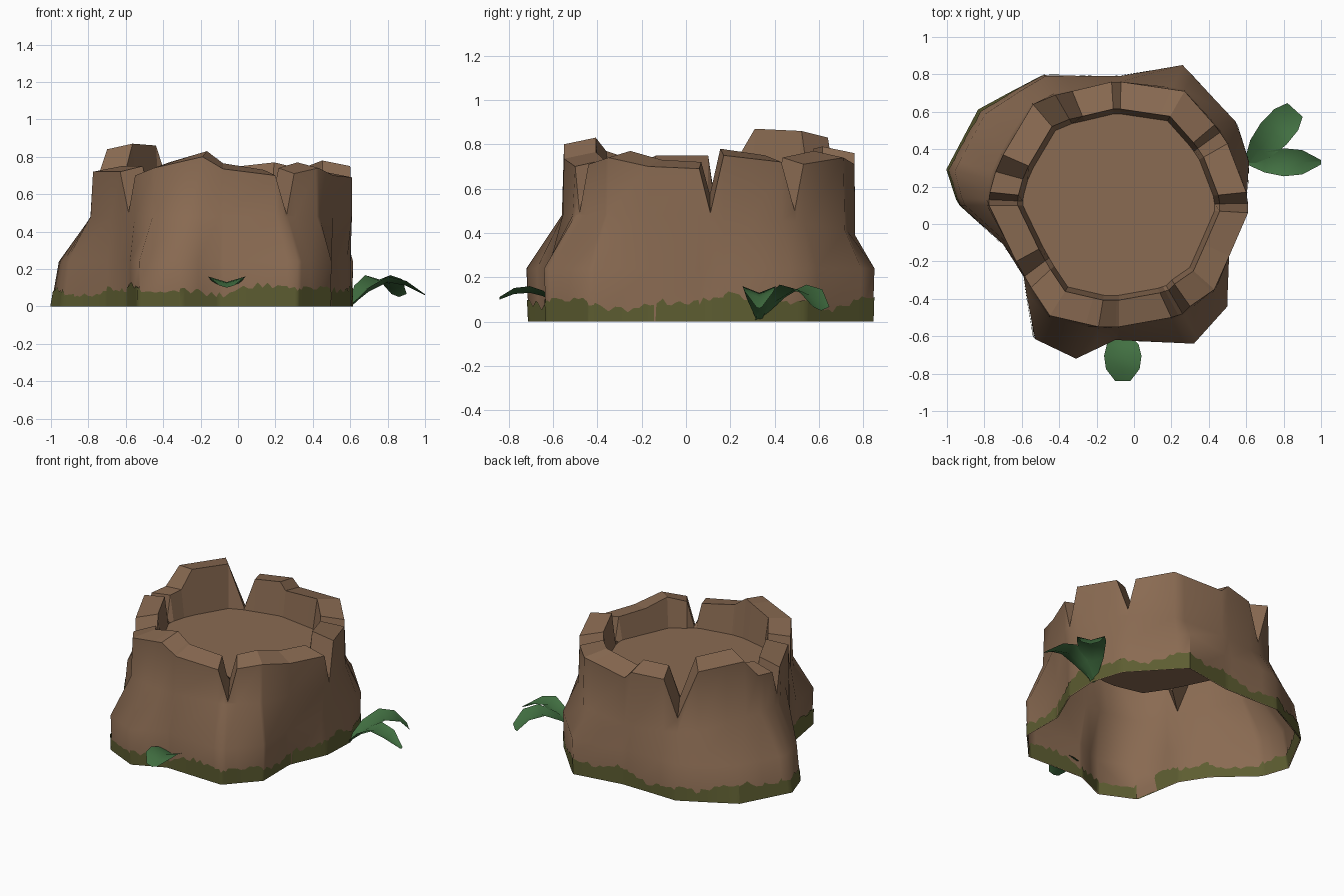
import bpy, bmesh, math, random
from mathutils import Vector

if "Cube" in bpy.data.objects:
    bpy.data.objects.remove(bpy.data.objects["Cube"])

random.seed(4)
C = Vector((-0.08, 0.10, 0))


def material(name, rgb):
    m = bpy.data.materials.new(name)
    m.diffuse_color = (*rgb, 1)
    m.use_nodes = True
    m.node_tree.nodes["Principled BSDF"].inputs["Base Color"].default_value = m.diffuse_color
    return m


BARK = material("bark brown", (0.255, 0.147, 0.085))
MOSS = material("moss olive", (0.11, 0.11, 0.031))
LEAF = material("leaf green", (0.055, 0.165, 0.055))

# Broken rim outline with its notches (x, y, height)
RIM = [(.61, .11, .49), (.60, .17, .75), (.50, .43, .72), (.46, .49, .5),
       (.43, .53, .71), (.27, .71, .74), (-.07, .76, .71), (-.12, .76, .76),
       (-.33, .71, .75), (-.42, .69, .5), (-.54, .64, .83), (-.70, .37, .84),
       (-.74, .28, .72), (-.77, .17, .71), (-.775, .13, .55),
       (-.775, .10, .72), (-.63, -.20, .72), (-.585, -.28, .5), (-.55, -.34, .70),
       (-.45, -.49, .74), (-.19, -.55, .80), (-.08, -.55, .735), (.20, -.50, .70),
       (.26, -.48, .49), (.30, -.44, .71), (.43, -.35, .74), (.51, -.17, .70),
       (.61, .06, .69)]
# Flared root outline on the ground
BASE = [(.615, .33), (.55, .54), (.26, .85), (-.08, .79), (-.48, .80), (-.83, .61),
        (-1, .29), (-.94, .11), (-.70, -.11), (-.59, -.28), (-.54, -.61), (-.31, -.72),
        (-.10, -.62), (.32, -.64), (.50, -.44), (.49, -.15), (.60, .10)]
RIM = [Vector(p) for p in RIM]
BASE = [Vector((x, y, 0)) for x, y in BASE]
FLOOR = .57


def angle(p):
    return math.atan2(p.y - C.y, p.x - C.x) % math.tau


def sample(poly, a):
    """Point of a closed outline in direction a from the stump centre."""
    dx, dy = math.cos(a), math.sin(a)
    for p, q in zip(poly, poly[1:] + poly[:1]):
        cp = dx * (p.y - C.y) - dy * (p.x - C.x)
        cq = dx * (q.y - C.y) - dy * (q.x - C.x)
        mid = (p + q) / 2 - C
        if cp <= 1e-7 and cq >= -1e-7 and cq - cp > 1e-9 and mid.x * dx + mid.y * dy > 0:
            return p.lerp(q, min(1, max(0, -cp / (cq - cp))))
    return min(poly, key=lambda p: abs((angle(p) - a + math.pi) % math.tau - math.pi)).copy()


def make(name, build, mat, smooth=None):
    bm = bmesh.new()
    build(bm)
    me = bpy.data.meshes.new(name)
    bm.to_mesh(me)
    bm.free()
    me.materials.append(mat)
    ob = bpy.data.objects.new(name, me)
    bpy.context.collection.objects.link(ob)
    if smooth:
        bpy.ops.object.select_all(action='DESELECT')
        bpy.context.view_layer.objects.active = ob
        ob.select_set(True)
        bpy.ops.object.shade_smooth_by_angle(angle=math.radians(smooth))
    return ob


def loft(bm, rings):
    rows = [[bm.verts.new(p) for p in r] for r in rings]
    n = len(rows[0])
    for lo, hi in zip(rows, rows[1:]):
        for i in range(n):
            j = (i + 1) % n
            bm.faces.new((lo[i], lo[j], hi[j], hi[i]))
    return rows


def wall(a, t, z):
    p = sample(BASE, a).lerp(sample(RIM, a), t)
    return Vector((p.x, p.y, z))


def left_root(a):
    """1 on the long sloping root at the left, fading to 0 elsewhere."""
    return max(0, min(1, 1.8 - abs(math.degrees(a) - 158) / 30))


def foot(a, z):
    """Lower wall: nearly upright, sloping only on the left root."""
    k = left_root(a)
    return wall(a, .06 * (1 - k) * (1 - z / .24) + .17 * k * z / .24, z)


# Columns: every rim corner plus root corners that are not almost the same
columns = [angle(p) for p in RIM]
for p in BASE:
    if min(abs(angle(p) - c) for c in columns) > 0.025:
        columns.append(angle(p))
columns.sort()
rim = [sample(RIM, a) for a in columns]


def outer(bm):
    loft(bm, [[foot(a, 0) for a in columns],
              [foot(a, .24) for a in columns],
              [wall(a, .92, .48 - .09 * max(0, math.sin(a)) ** 2) for a in columns], rim])


make("outer_bark", outer, BARK, 50)


def inset(p, k, z):
    return Vector((C.x + (p.x - C.x) * k, C.y + (p.y - C.y) * k, z))


# Rim top, inner wall and hollow floor
def hollow(bm):
    rows = loft(bm, [rim,
                     [inset(p, .78, max(p.z + .03, FLOOR + .003)) for p in rim],
                     [inset(p, .74, FLOOR) for p in rim]])
    bm.faces.new(rows[-1])


make("rim_and_hollow", hollow, BARK)

# Ragged moss band, one sheet outside the bark and one inside
steps = sorted(columns + [math.tau * i / 190 for i in range(190)])
steps = [a for i, a in enumerate(steps) if i == 0 or a - steps[i - 1] > 1e-3]
heights = [.088 + .02 * math.sin(5 * a + 1) + .015 * math.sin(13 * a)
           + random.uniform(-.016, .016) for a in steps]


def moss_band(offset, flip):
    def build(bm):
        def place(a, h):
            return foot(a, h) + Vector((math.cos(a), math.sin(a), 0)) * offset
        loft(bm, [[place(a, 0) for a in steps],
                  [place(a, h) for a, h in zip(steps, heights)]])
        if flip:
            bmesh.ops.reverse_faces(bm, faces=bm.faces[:])
    return build


make("moss_outside", moss_band(.004, False), MOSS, 50)
make("moss_inside", moss_band(-.004, True), MOSS, 50)


# Arched leaves: rows of (distance, height, half width), creased along the middle
def leaf(name, start, heading, profile, lift):
    d = Vector((math.cos(heading), math.sin(heading), 0))
    s = Vector((-d.y, d.x, 0))

    def build(bm):
        rows = []
        for dist, z, w in profile:
            m = Vector((*start, z)) + d * dist
            up = Vector((0, 0, lift * w))
            rows.append([bm.verts.new(q) for q in (m - s * w + up, m, m + s * w + up)])
        for a, b in zip(rows, rows[1:]):
            for i in range(2):
                bm.faces.new((a[i], b[i], b[i + 1], a[i + 1]))
    make(name, build, LEAF, 50)


leaf("side_leaf_back", (.60, .32), math.radians(48),
     [(0, 0, .015), (.11, .09, .07), (.22, .14, .09), (.32, .12, .085), (.39, .05, .055)], .3)
leaf("side_leaf_front", (.60, .33), 0,
     [(0, 0, .01), (.10, .08, .055), (.20, .13, .075), (.30, .11, .065), (.40, .06, .012)], .4)
leaf("front_leaf", (-.06, -.595), -math.pi / 2,
     [(0, .09, .04), (.05, .115, .085), (.11, .13, .10), (.18, .125, .09), (.245, .10, .04)], .3)
